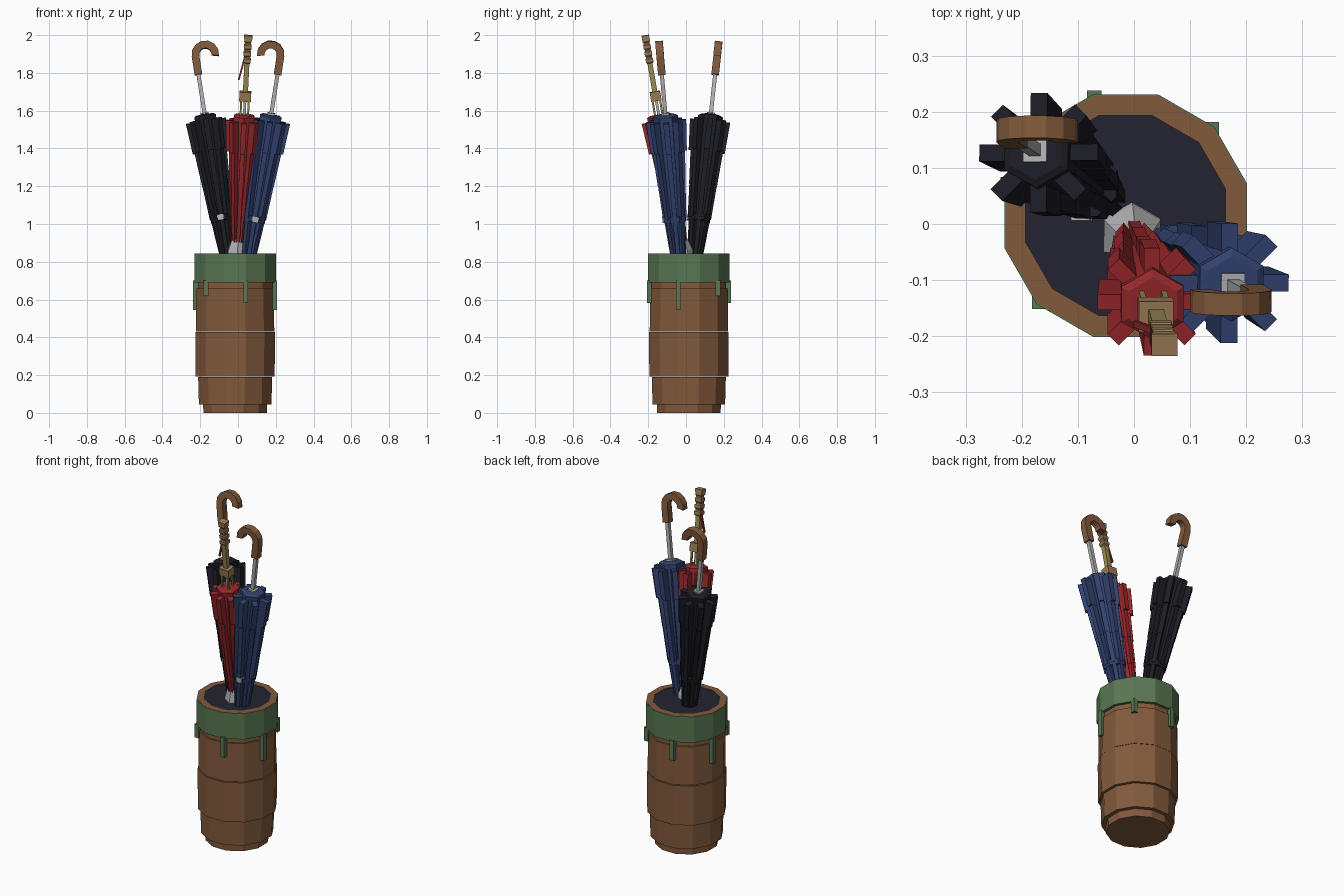
import bpy, bmesh, math
from mathutils import Vector, Matrix

if "Cube" in bpy.data.objects:
    bpy.data.objects.remove(bpy.data.objects["Cube"], do_unlink=True)


def srgb(r, g, b):
    return tuple((c / 255 / 12.92 if c < 11 else ((c / 255 + 0.055) / 1.055) ** 2.4)
                 for c in (r, g, b)) + (1.0,)


def material(name, *rgb):
    m = bpy.data.materials.new(name)
    m.use_nodes = True
    m.diffuse_color = srgb(*rgb)
    m.node_tree.nodes["Principled BSDF"].inputs["Base Color"].default_value = srgb(*rgb)
    return m


BROWN = material("brown", 130, 90, 60)
GREEN = material("glaze green", 88, 118, 82)
DARK = material("dark interior", 35, 36, 50)
BLACK = material("black cloth", 29, 29, 38)
RED = material("red cloth", 152, 40, 44)
BLUE = material("blue cloth", 50, 66, 112)
GREY = material("grey metal", 178, 178, 180)
TAN = material("tan wood", 156, 124, 86)
OLIVE = material("olive cane", 152, 142, 86)


def finish(name, bm, mat, matrix=None):
    bmesh.ops.recalc_face_normals(bm, faces=bm.faces)
    me = bpy.data.meshes.new(name)
    bm.to_mesh(me)
    bm.free()
    me.materials.append(mat)
    ob = bpy.data.objects.new(name, me)
    bpy.context.collection.objects.link(ob)
    if matrix is not None:
        ob.matrix_world = matrix
    return ob


def skin(bm, rings, closed=False):
    """Bridge rings of points; cap the ends unless the rings form a loop."""
    vs = [[bm.verts.new(p) for p in ring] for ring in rings]
    n = len(vs[0])
    pairs = list(zip(vs, vs[1:])) + ([(vs[-1], vs[0])] if closed else [])
    for a, b in pairs:
        for i in range(n):
            j = (i + 1) % n
            bm.faces.new((a[i], a[j], b[j], b[i]))
    if not closed:
        bm.faces.new(vs[0][::-1])
        bm.faces.new(vs[-1])


def ring(n, r, z, turn):
    return [(r * math.cos(turn + math.tau * i / n), r * math.sin(turn + math.tau * i / n), z)
            for i in range(n)]


def lathe(name, n, profile, mat, matrix=None, turn=None, closed=False):
    """Faceted turned part from (radius, height) pairs."""
    bm = bmesh.new()
    turn = math.pi / n if turn is None else turn
    skin(bm, [ring(n, r, z, turn) for r, z in profile], closed)
    return finish(name, bm, mat, matrix)


def box(name, centre, size, mat, matrix=None):
    bm = bmesh.new()
    bmesh.ops.create_cube(bm, size=1, matrix=Matrix.Translation(centre) @ Matrix.Diagonal((*size, 1)))
    return finish(name, bm, mat, matrix)


# ---- Pot: stepped twelve-sided barrel with a glazed collar ----
POT = Matrix.Translation((-0.015, 0.015, 0))
K = 1 / math.cos(math.pi / 12)          # flat-to-flat half width -> corner radius
for name, w0, w1, z0, z1 in (("pot_foot", .168, .170, 0, .05),
                             ("pot_lower_band", .192, .196, .045, .19),
                             ("pot_middle_band", .209, .211, .192, .428),
                             ("pot_upper_band", .207, .206, .432, .66),
                             ("pot_neck", .198, .198, .655, .70)):
    lathe(name, 12, [(w0 * K, z0), (w1 * K, z1)], BROWN, POT)
lathe("pot_rim", 12, [(.178 * K, .70), (.2135 * K, .70), (.2135 * K, .845), (.178 * K, .845)],
      BROWN, POT, closed=True)
lathe("green_collar", 12, [(.20 * K, .69), (.216 * K, .69), (.216 * K, .844), (.20 * K, .844)],
      GREEN, POT, closed=True)
lathe("pot_inside", 12, [(.179 * K, .71), (.179 * K, .842)], DARK, POT)

# Glaze drips below the collar, in three lengths
for i in range(6):
    a = math.radians(45 + 60 * i)
    bottom = (.62, .582, .545)[i % 3]
    box("glaze_drip_%d" % (i + 1), (.217 * math.cos(a), .217 * math.sin(a), (bottom + .70) / 2),
        (.026, .026, .70 - bottom), GREEN, POT)


# ---- Umbrellas: built upright around z = 0 at the canopy top, then tilted ----
def tilt(origin, direction):
    q = Vector((0, 0, 1)).rotation_difference(Vector(direction))
    return Matrix.Translation(origin) @ q.to_matrix().to_4x4()


def canopy(name, mat, frame, core, tiers, thick):
    """Tapered six-sided core with eight folded pleats on each tier."""
    lathe(name + "_canopy_core", 6, core, mat, frame, turn=math.pi / 2)
    bm = bmesh.new()
    for top, bot, r_top, r_bot in tiers:
        for i in range(8):
            rot = Matrix.Rotation(math.tau * i / 8, 3, 'Z')
            rings = []
            for r, z in ((r_bot, bot), (r_top, top)):
                h = thick * (.45 + .55 * r_top / tiers[0][2]) / 2
                rings.append([rot @ Vector(p) for p in
                              ((.01, -h, z), (r, -h, z), (r, h, z), (.01, h, z))])
            skin(bm, rings)
    finish(name + "_canopy_pleats", bm, mat, frame)


def crook(name, frame, side):
    """Square-section hooked handle bending towards side * x."""
    rad, h, half = .053, .325, .02
    path = [(0, .225, 0, 1)]
    for i in range(8):
        a = math.radians(180 - 195 * i / 7)
        path.append((rad + rad * math.cos(a), h + rad * math.sin(a), math.sin(a), -math.cos(a)))
    bm = bmesh.new()
    rings = []
    for x, z, tx, tz in path:
        rings.append([(side * (x + u * tz), v, z - u * tx)
                      for u, v in ((-half, -half), (half, -half), (half, half), (-half, half))])
    skin(bm, rings)
    finish(name, bm, BROWN, frame)


CORE = [(.028, -.76), (.042, -.55), (.056, -.30), (.066, -.06), (.066, 0), (.052, .008)]
TIERS = [(-.025, -.19, .107, .096), (-.16, -.37, .088, .074),
         (-.35, -.55, .074, .062), (-.54, -.76, .058, .040)]

for name, mat, origin, direction, side in (
        ("black_umbrella", BLACK, (-.174, .130, 1.57), (-.16, .11, 1), 1),
        ("blue_umbrella", BLUE, (.174, -.108, 1.57), (.16, -.09, 1), -1)):
    frame = tilt(origin, direction)
    canopy(name, mat, frame, CORE, TIERS, .030)
    lathe(name + "_collar", 4, [(.03, .0), (.03, .018)], GREY, frame)
    lathe(name + "_shaft", 4, [(.015, -.10), (.015, .24)], GREY, frame)
    lathe(name + "_tie_strap", 8, [(.062, -.565), (.064, -.535)], mat, frame)
    box(name + "_tie_buckle", (-side * .005, -.058, -.55), (.034, .016, .03), GREY, frame)
    crook(name + "_handle", frame, side)

# ---- Red umbrella with a straight cane grip ----
frame = tilt((.033, -.143, 1.57), (.05, -.17, 1))
canopy("red_umbrella", RED, frame,
       [(.024, -.70), (.034, -.5), (.05, -.28), (.062, -.06), (.064, 0), (.05, .008)],
       [(-.025, -.19, .097, .086), (-.16, -.36, .074, .062),
        (-.34, -.53, .060, .050), (-.52, -.70, .048, .034)], .028)
lathe("red_umbrella_tip", 6, [(.058, -.745), (.058, -.725), (.036, -.655)], GREY, frame, turn=math.pi / 2)

# Prongs between the canopy and the guard block
for i, (x, y) in enumerate(((-.02, -.02), (.02, -.02), (.02, .02), (-.02, .02))):
    box("grip_prong_%d" % (i + 1), (x, y, .045), (.010, .010, .10), OLIVE, frame)
lathe("red_umbrella_shaft", 4, [(.010, -.05), (.010, .09)], GREY, frame)
box("grip_guard", (0, 0, .108), (.062, .055, .05), TAN, frame)
lathe("grip_cane", 4, [(.019, .12), (.019, .30)], OLIVE, frame)

# Knotted end of the grip
knots = []
for i in range(4):
    z = .285 + .037 * i
    knots += [(.022, z), (.028, z + .006), (.028, z + .024), (.022, z + .030)]
lathe("grip_knots", 4, knots, TAN, frame)
box("grip_cap", (0, 0, .426), (.046, .04, .018), TAN, frame)

# Wrist cord hanging beside the grip
cord = tilt((.022, -.185, 1.83), (.27, -.10, 1))
box("wrist_cord", (0, 0, 0), (.009, .012, .14), RED, cord)
